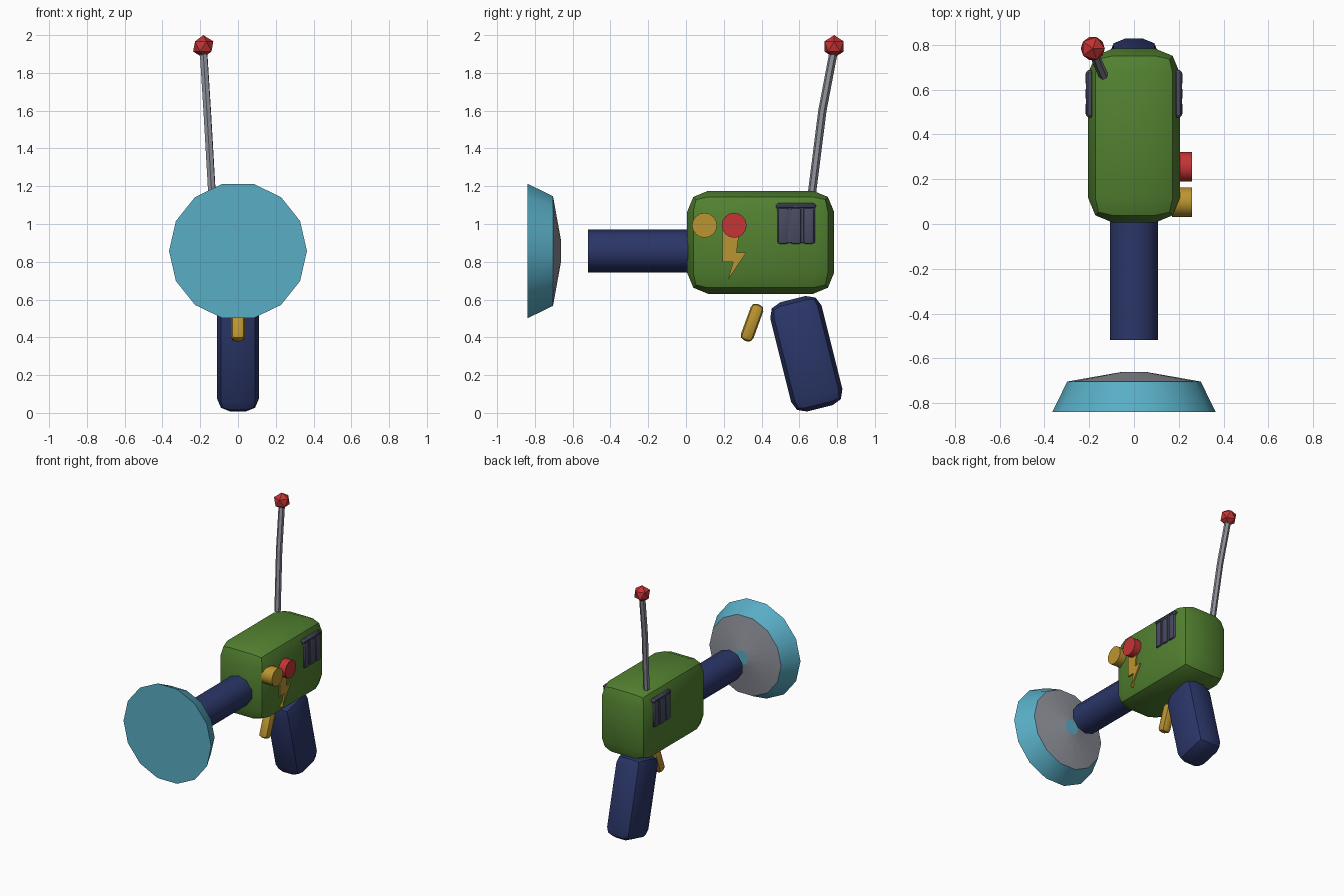
import bpy, bmesh, math
from mathutils import Vector

if "Cube" in bpy.data.objects:
    bpy.data.objects.remove(bpy.data.objects["Cube"])


def material(name, rgb):
    m = bpy.data.materials.new(name)
    m.diffuse_color = (*rgb, 1)
    m.use_nodes = True
    m.node_tree.nodes["Principled BSDF"].inputs["Base Color"].default_value = m.diffuse_color
    return m


GREEN = material("green", (.085, .22, .03))
NAVY = material("navy", (.024, .037, .14))
TEAL = material("teal", (.10, .42, .56))
YELLOW = material("yellow", (.5, .3, .03))
RED = material("red", (.55, .035, .035))
METAL = material("metal", (.27, .28, .32))
SLATE = material("slate", (.065, .07, .12))


def finish(name, bm, mat, smooth=False):
    bmesh.ops.recalc_face_normals(bm, faces=bm.faces)
    me = bpy.data.meshes.new(name)
    bm.to_mesh(me)
    bm.free()
    me.materials.append(mat)
    ob = bpy.data.objects.new(name, me)
    bpy.context.collection.objects.link(ob)
    if smooth:
        bpy.ops.object.select_all(action='DESELECT')
        ob.select_set(True)
        bpy.context.view_layer.objects.active = ob
        bpy.ops.object.shade_smooth_by_angle(angle=math.radians(40))
    return ob


def rounded_box(name, loc, size, r, mat, tilt=0, segments=2):
    bm = bmesh.new()
    bmesh.ops.create_cube(bm, size=1)
    bmesh.ops.scale(bm, vec=size, verts=bm.verts)
    bmesh.ops.bevel(bm, geom=bm.edges[:], offset=r, segments=segments,
                    profile=0.5, affect='EDGES')
    ob = finish(name, bm, mat, True)
    ob.location = loc
    ob.rotation_euler.x = math.radians(tilt)
    return ob


def lathe(name, profile, sides, mat, centre=(0, 0, 0), axis='Y', phase=0,
          caps=(True, True), smooth=True):
    """Rings of (distance along axis, radius)."""
    bm = bmesh.new()
    rings = []
    for d, r in profile:
        ring = []
        for i in range(sides):
            a = phase + 2 * math.pi * i / sides
            u, v = r * math.cos(a), r * math.sin(a)
            p = (u, d, v) if axis == 'Y' else (d, u, v)
            ring.append(bm.verts.new(Vector(p) + Vector(centre)))
        rings.append(ring)
    for a, b in zip(rings, rings[1:]):
        for i in range(sides):
            j = (i + 1) % sides
            bm.faces.new((a[i], a[j], b[j], b[i]))
    for cap, ring in zip(caps, (rings[0], rings[-1])):
        if cap:
            bm.faces.new(ring)
    return finish(name, bm, mat, smooth)


# Body, grip and trigger
rounded_box("body", (0, .395, .903), (.41, .777, .545), .11, GREEN)
rounded_box("grip", (0, .637, .313), (.222, .28, .595), .07, NAVY, 14)
rounded_box("trigger", (0, .35, .478), (.075, .07, .205), .026, YELLOW, -20)

# Barrel
lathe("barrel", [(-.518, .113), (.06, .113)], 10, NAVY, (0, 0, .857), phase=math.pi / 2)

# Dish: coloured front and rim, grey back, small hub
C = (0, 0, .857)
lathe("dish", [(-.839, .365), (-.704, .298)], 14, TEAL, C, caps=(True, False))
lathe("dish_back", [(-.704, .298), (-.661, .054)], 14, METAL, C, caps=(False, False))
lathe("dish_hub", [(-.68, .054), (-.661, .054)], 14, TEAL, C)

# Control knobs on the right side
for name, y, mat in (("yellow_knob", .098, YELLOW), ("red_knob", .255, RED)):
    lathe(name, [(.17, .066), (.26, .066)], 16, mat, (0, y, .993), axis='X')

# Lightning bolt plate
bolt = [(.192, .98), (.285, .98), (.268, .85), (.32, .85),
        (.222, .705), (.25, .80), (.192, .80)]
bm = bmesh.new()
face = bm.faces.new([bm.verts.new((.19, y, z)) for y, z in bolt])
ext = bmesh.ops.extrude_face_region(bm, geom=[face])
bmesh.ops.translate(bm, vec=(.025, 0, 0),
                    verts=[g for g in ext["geom"] if isinstance(g, bmesh.types.BMVert)])
finish("bolt", bm, YELLOW)

# Slatted vents on both sides
for side, label in ((1, "right"), (-1, "left")):
    rounded_box(f"{label}_vent_plate", (side * .192, .582, 1.0), (.034, .20, .205),
                .006, SLATE, segments=1)
    rounded_box(f"{label}_vent_top", (side * .198, .582, 1.095), (.034, .212, .03),
                .01, SLATE, segments=1)
    for i in range(3):
        rounded_box(f"{label}_vent_slat_{i + 1}", (side * .2, .514 + i * .068, .99),
                    (.034, .056, .19), .01, SLATE)

# Bent antenna rod
cu = bpy.data.curves.new("antenna", 'CURVE')
cu.dimensions = '3D'
cu.bevel_depth = .022
cu.bevel_resolution = 1
cu.use_fill_caps = True
path = [(-.138, .667, 1.165), (-.163, .722, 1.6), (-.183, .783, 1.92)]
sp = cu.splines.new('POLY')
sp.points.add(len(path) - 1)
for pt, co in zip(sp.points, path):
    pt.co = (*co, 1)
sp.use_smooth = False
cu.materials.append(METAL)
bpy.context.collection.objects.link(bpy.data.objects.new("antenna", cu))

# Faceted antenna tip
bm = bmesh.new()
bmesh.ops.create_icosphere(bm, subdivisions=1, radius=.06)
finish("antenna_tip", bm, RED).location = (-.184, .784, 1.94)
